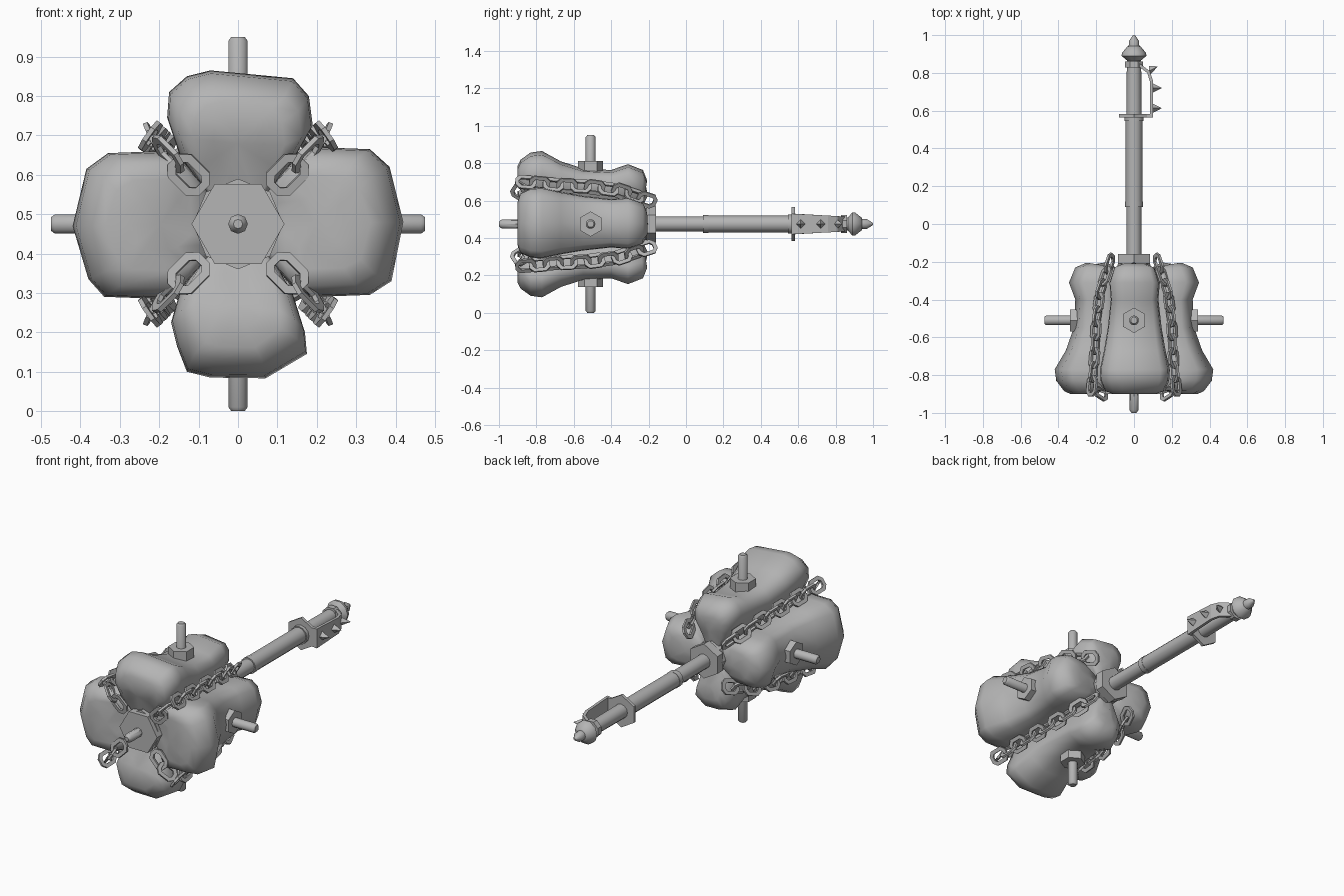
import bpy, bmesh, math
from mathutils import Vector

if "Cube" in bpy.data.objects:
    bpy.data.objects.remove(bpy.data.objects["Cube"])

CZ = 0.475  # height of the weapon's long axis
grey = bpy.data.materials.new("stone grey")
grey.diffuse_color = (0.46, 0.46, 0.46, 1)
grey.use_nodes = True
grey.node_tree.nodes["Principled BSDF"].inputs["Base Color"].default_value = grey.diffuse_color


def finish(name, bm, angle=30):
    bmesh.ops.remove_doubles(bm, verts=bm.verts, dist=1e-5)
    bmesh.ops.recalc_face_normals(bm, faces=bm.faces)
    me = bpy.data.meshes.new(name)
    bm.to_mesh(me)
    bm.free()
    me.materials.append(grey)
    ob = bpy.data.objects.new(name, me)
    bpy.context.collection.objects.link(ob)
    bpy.ops.object.select_all(action='DESELECT')
    ob.select_set(True)
    bpy.context.view_layer.objects.active = ob
    if angle:
        bpy.ops.object.shade_smooth_by_angle(angle=math.radians(angle))
    return ob


def loft(bm, rings, caps=True, loop=False):
    """Skin a list of closed rings of points."""
    vs = [[bm.verts.new(p) for p in r] for r in rings]
    n = len(vs[0])
    pairs = list(zip(vs, vs[1:])) + ([(vs[-1], vs[0])] if loop else [])
    for a, b in pairs:
        for i in range(n):
            j = (i + 1) % n
            bm.faces.new((a[i], a[j], b[j], b[i]))
    if caps:
        bm.faces.new(vs[0])
        bm.faces.new(vs[-1])
    return vs


def lathe(name, profile, sides, origin=(0, 0, CZ), axis=(0, 1, 0), turn=0.0, angle=40):
    """Profile of (distance along axis, radius); turn measured from x, or from y on x axes."""
    w = Vector(axis)
    u = Vector((0, 1, 0)) if abs(w.y) < 0.5 else Vector((1, 0, 0))
    v = w.cross(u)
    o = Vector(origin)
    rings = []
    for d, r in profile:
        ring = []
        for i in range(sides):
            a = turn + 2 * math.pi * i / sides
            ring.append(o + w * d + (u * math.cos(a) + v * math.sin(a)) * r)
        rings.append(ring)
    bm = bmesh.new()
    loft(bm, rings)
    return finish(name, bm, angle)


# Four boulders: front outlines (x, height from axis), lofted along the axis
outlines = {
    "top": [(-.08, .07), (-.15, .18), (-.18, .27), (-.175, .335), (-.13, .375), (-.07, .39),
            (.14, .37), (.18, .325), (.19, .25), (.15, .18), (.08, .07)],
    "right": [(.07, .08), (.15, .17), (.2, .195), (.335, .19), (.385, .145), (.42, .005),
              (.39, -.145), (.335, -.18), (.2, -.185), (.15, -.17), (.07, -.08)],
    "bottom": [(.08, -.07), (.14, -.18), (.17, -.275), (.175, -.33), (.07, -.392), (-.07, -.39),
               (-.13, -.375), (-.155, -.31), (-.17, -.25), (-.15, -.18), (-.08, -.07)],
    "left": [(-.07, -.08), (-.15, -.17), (-.2, -.19), (-.34, -.185), (-.38, -.14), (-.42, -.005),
             (-.385, .14), (-.33, .18), (-.2, .185), (-.15, .17), (-.07, .08)],
}
# (y, radial scale, width scale)
stations = [(-.9, .8, .62), (-.885, .88, .85), (-.83, .98, .98), (-.77, 1, 1), (-.67, .86, .88),
            (-.55, .76, .77), (-.4, .74, .68), (-.31, .82, .72), (-.23, .74, .58), (-.205, .6, .38)]


def recess(y, r):
    """Pull the boulder ends in near the axis, where the plates sit."""
    k = 1 - min(max((r - .1) / .15, 0), 1)
    return y + .06 * k if y < -.8 else y - .03 * k if y > -.25 else y


for side, pts in outlines.items():
    vertical = side in ("top", "bottom")
    rings = []
    for y, rs, ts in stations:
        sx, sz = (ts, rs) if vertical else (rs, ts)
        rings.append([Vector((x * sx, recess(y, math.hypot(x * sx, z * sz)), CZ + z * sz))
                      for x, z in pts])
    bm = bmesh.new()
    vs = loft(bm, rings, caps=False)
    # domed ends: one inset ring, then a fan
    for end, y in ((0, -.9), (-1, -.203)):
        mid = sum(rings[end], Vector()) / len(pts)
        mid.y = y
        inner = []
        for p in rings[end]:
            q = mid.lerp(p, .55)
            q.y = recess(y, math.hypot(q.x, q.z - CZ))
            inner.append(q)
        loft(bm, [rings[end], inner], caps=False)
        hub = bm.verts.new(mid)
        iv = [bm.verts.new(p) for p in inner]
        for i in range(len(iv)):
            bm.faces.new((iv[i - 1], iv[i], hub))
    finish(side + "_boulder", bm, 75)

# Core with hexagonal end plates and front pin
lathe("core", [(-.87, .115), (-.19, .085)], 8)
lathe("front_plate", [(-.895, .118), (-.84, .118)], 6, angle=0)
lathe("back_plate", [(-.21, .098), (-.16, .098)], 6, turn=math.pi / 6, angle=0)
lathe("front_pin", [(-1, .012), (-.985, .025), (-.88, .025)], 8)

# Bolts through each boulder
for side, d in (("top", (0, 0, 1)), ("right", (1, 0, 0)), ("bottom", (0, 0, -1)), ("left", (-1, 0, 0))):
    o = (0, -.51, CZ)
    turn = 0 if d[2] else math.pi / 6
    lathe(side + "_nut", [(.26, .067), (.338, .067)], 6, o, d, turn, 0)
    lathe(side + "_bolt", [(.2, .026), (.465, .026), (.475, .018)], 10, o, d)

# Handle, grip, collars and pommel
lathe("shaft", [(-.18, .04), (.1, .04)], 12)
lathe("shaft_collar", [(.09, .047), (.12, .047)], 12)
lathe("grip", [(.1, .045), (.57, .045)], 12)
lathe("grip_collar", [(.545, .051), (.57, .051)], 12)
lathe("hand_plate", [(.565, .092), (.582, .092)], 6, turn=math.pi / 6, angle=0)
lathe("rear_grip", [(.58, .04), (.86, .038)], 12)
lathe("rear_collar", [(.828, .052), (.86, .052)], 8, turn=math.pi / 8, angle=0)
lathe("pommel", [(.85, .034), (.865, .036), (.89, .066), (.905, .064), (.94, .035),
                 (.942, .028), (.968, .027), (1, .006)], 10, angle=40)

# Knuckle guard: bent strap, (x, y, half height)
bm = bmesh.new()
outer = [(.03, .565, .05), (.1, .565, .055), (.1, .76, .045), (.083, .81, .042), (.03, .85, .04)]
inner = [(.03, .582, .05), (.084, .582, .055), (.084, .755, .045), (.07, .8, .042), (.03, .83, .04)]
loft(bm, [[(a[0], a[1], CZ - a[2]), (b[0], b[1], CZ - b[2]),
           (b[0], b[1], CZ + b[2]), (a[0], a[1], CZ + a[2])] for a, b in zip(outer, inner)])
finish("knuckle_guard", bm, 0)
for i, (x, y, ax) in enumerate([(.095, .613, (1, 0, 0)), (.095, .72, (1, 0, 0)), (.08, .81, (.88, .47, 0))]):
    lathe("guard_spike_%d" % i, [(0, .027), (.05, .001)], 4, (x, y, CZ), ax, angle=0)


# Chains running along the gaps between boulders
def resample(path, step):
    out, left = [], step / 2
    for a, b in zip(path, path[1:]):
        a, b = Vector(a), Vector(b)
        length, d = (b - a).length, left
        while d < length:
            out.append((a.lerp(b, d / length), (b - a).normalized()))
            d += step
        left = d - length
    return out


def add_link(bm, c, t, s, n, half_len=.056, half_wid=.042, band=.02, thick=.006):
    """Flat elongated eight-sided ring."""
    def ring(l, w, h):
        k = w * .45
        shape = [(l, k), (l - w * .55, w), (-l + w * .55, w), (-l, k),
                 (-l, -k), (-l + w * .55, -w), (l - w * .55, -w), (l, -k)]
        return [c + t * x + s * y + n * h for x, y in shape]
    l2, w2 = half_len - band, half_wid - band
    loft(bm, [ring(half_len, half_wid, thick), ring(half_len, half_wid, -thick),
              ring(l2, w2, -thick), ring(l2, w2, thick)], caps=False, loop=True)


path = [(.14, -.885), (.25, -.89), (.315, -.86), (.295, -.7), (.28, -.5), (.25, -.35), (.16, -.16)]
for name, sx, sz in (("upper_right", 1, 1), ("upper_left", -1, 1), ("lower_right", 1, -1), ("lower_left", -1, -1)):
    radial = Vector((sx, 0, sz)).normalized()
    across = Vector((sx, 0, -sz)).normalized()
    bm = bmesh.new()
    for i, (p, d) in enumerate(resample(path, .074)):
        c = radial * p.x + Vector((0, p.y, CZ))
        t = radial * d.x + Vector((0, d.y, 0))
        nrm = radial * -d.y + Vector((0, d.x, 0))
        a = math.radians(10 if i % 2 == 0 else 70)
        s = across * math.cos(a) + nrm * math.sin(a)
        n = nrm * math.cos(a) - across * math.sin(a)
        add_link(bm, c, t, s, n)
    finish(name + "_chain", bm, 0)
